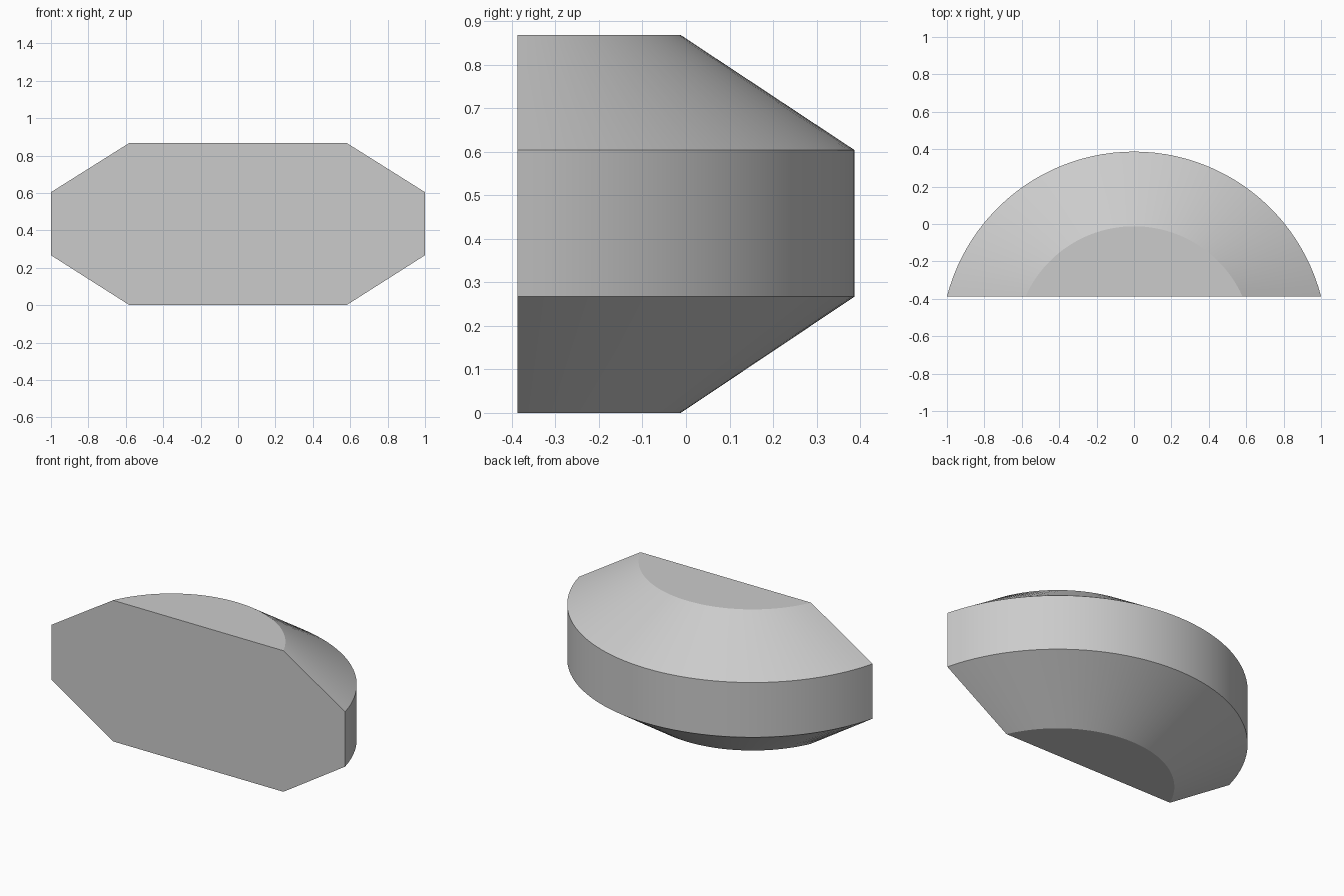
import bpy, bmesh, math

cube = bpy.data.objects.get("Cube")
if cube:
    bpy.data.objects.remove(cube, do_unlink=True)

# Plain grey material
grey = bpy.data.materials.new("light grey")
grey.use_nodes = True
colour = (0.6, 0.6, 0.6, 1)
grey.diffuse_color = colour
grey.node_tree.nodes["Principled BSDF"].inputs["Base Color"].default_value = colour

FRONT = -0.387
SEGMENTS = 48


def arc(bm, half_width, depth, z):
    """Circular arc bulging backwards from a chord on the front plane."""
    radius = (half_width ** 2 + depth ** 2) / (2 * depth)
    centre = FRONT + depth - radius
    sweep = math.asin(half_width / radius)
    ring = []
    for i in range(SEGMENTS + 1):
        a = sweep * (1 - 2 * i / SEGMENTS)
        ring.append(bm.verts.new((radius * math.sin(a), centre + radius * math.cos(a), z)))
    return ring


# Bevelled half-round block: small base arc, two wide arcs, small top arc
bm = bmesh.new()
small, wide = (0.58, 0.375), (1.0, 0.774)
rings = [arc(bm, *size, z) for size, z in
         ((small, 0), (wide, 0.267), (wide, 0.604), (small, 0.868))]

# Curved wall and sloping shoulders
for low, high in zip(rings, rings[1:]):
    for i in range(SEGMENTS):
        bm.faces.new((low[i], low[i + 1], high[i + 1], high[i]))

# Flat base, top and front
bm.faces.new(rings[0])
bm.faces.new(rings[-1])
bm.faces.new([r[0] for r in rings] + [r[-1] for r in reversed(rings)])
bmesh.ops.recalc_face_normals(bm, faces=bm.faces)

mesh = bpy.data.meshes.new("half_round_block")
bm.to_mesh(mesh)
bm.free()
mesh.materials.append(grey)
block = bpy.data.objects.new("half_round_block", mesh)
bpy.context.collection.objects.link(block)

# Smooth curves, crisp rims
bpy.ops.object.select_all(action="DESELECT")
block.select_set(True)
bpy.context.view_layer.objects.active = block
bpy.ops.object.shade_smooth_by_angle(angle=math.radians(25))
